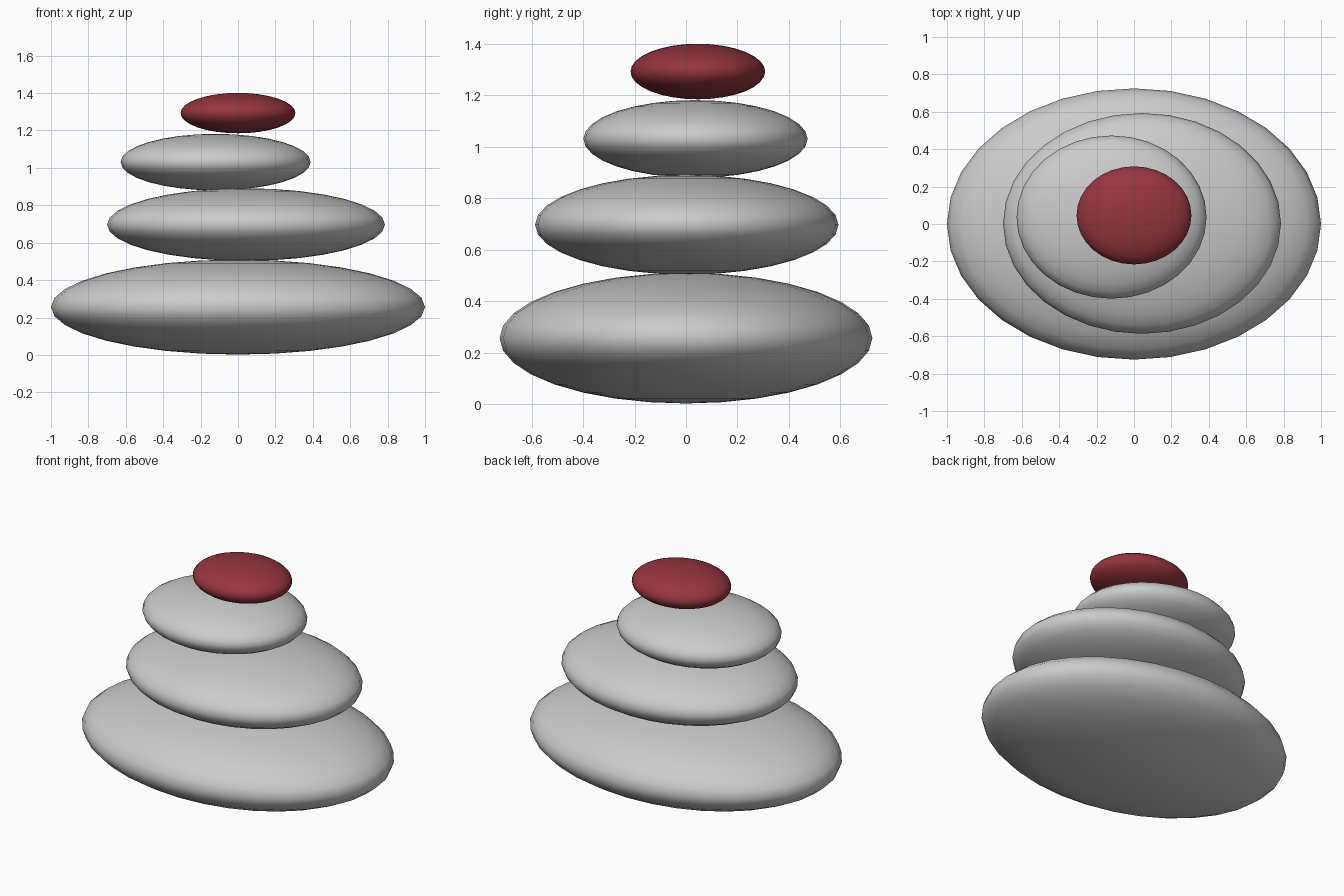
import bpy

if "Cube" in bpy.data.objects:
    bpy.data.objects.remove(bpy.data.objects["Cube"])

# Red finish for the top stone
red = bpy.data.materials.new("red_stone")
red.diffuse_color = (0.30, 0.035, 0.05, 1)
red.use_nodes = True
red.node_tree.nodes["Principled BSDF"].inputs["Base Color"].default_value = red.diffuse_color


def stone(name, center, radii, material=None):
    """Flattened smooth pebble."""
    bpy.ops.mesh.primitive_uv_sphere_add(segments=32, ring_count=16, radius=1, location=center)
    ob = bpy.context.object
    ob.name = name
    ob.scale = radii
    bpy.ops.object.transform_apply(location=False, rotation=False, scale=True)
    bpy.ops.object.shade_smooth()
    if material:
        ob.data.materials.append(material)
    return ob


# Stack from the ground up
stone("base_stone", (0, 0, 0.256), (1.0, 0.725, 0.254))
stone("second_stone", (0.043, 0.003, 0.697), (0.743, 0.59, 0.194))
stone("third_stone", (-0.12, 0.037, 1.031), (0.508, 0.436, 0.151))
stone("top_stone", (0, 0.046, 1.293), (0.307, 0.262, 0.108), red)
